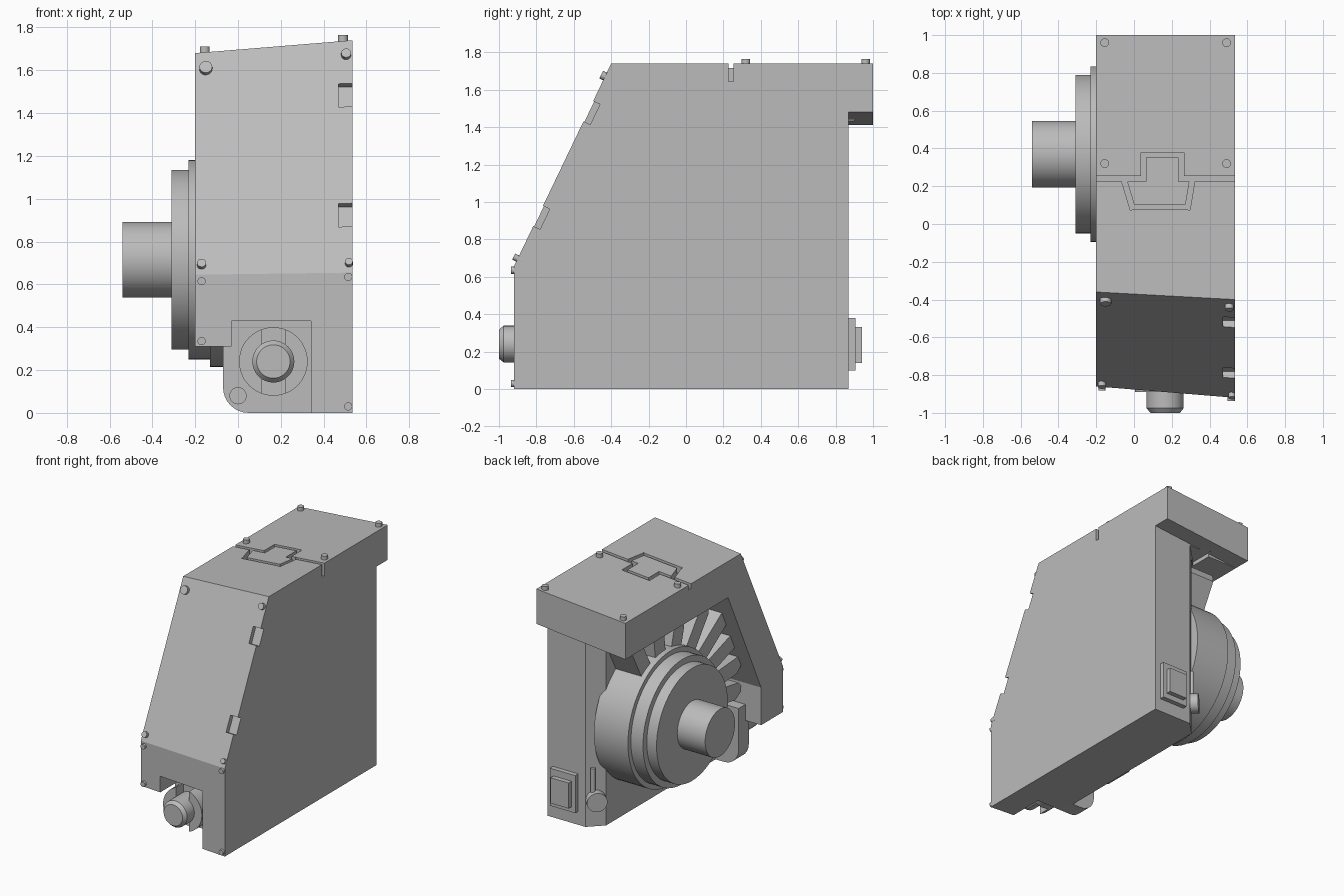
import bpy, bmesh, math
from mathutils import Vector, Matrix

old = bpy.data.objects.get("Cube")
if old:
    bpy.data.objects.remove(old)

grey = bpy.data.materials.new("plain_grey")
grey.use_nodes = True
grey.diffuse_color = (0.5, 0.5, 0.5, 1)
grey.node_tree.nodes["Principled BSDF"].inputs["Base Color"].default_value = (0.5, 0.5, 0.5, 1)


def finish(name, bm, smooth=False):
    bmesh.ops.recalc_face_normals(bm, faces=bm.faces)
    mesh = bpy.data.meshes.new(name)
    bm.to_mesh(mesh)
    bm.free()
    mesh.materials.append(grey)
    ob = bpy.data.objects.new(name, mesh)
    bpy.context.collection.objects.link(ob)
    bpy.ops.object.select_all(action='DESELECT')
    ob.select_set(True)
    bpy.context.view_layer.objects.active = ob
    if smooth:
        bpy.ops.object.shade_smooth_by_angle(angle=math.radians(35))
    return ob


def loft(name, ring_a, ring_b, smooth=False):
    """Solid between two matching rings of 3D points."""
    bm = bmesh.new()
    a = [bm.verts.new(p) for p in ring_a]
    b = [bm.verts.new(p) for p in ring_b]
    bm.faces.new(a)
    bm.faces.new(b[::-1])
    for i in range(len(a)):
        j = (i + 1) % len(a)
        bm.faces.new((a[i], b[i], b[j], a[j]))
    return finish(name, bm, smooth)


def prism_x(name, pts, x0, x1):
    return loft(name, [(x0, y, z) for y, z in pts], [(x1, y, z) for y, z in pts])


def prism_y(name, pts, y0, y1, smooth=False):
    return loft(name, [(x, y0, z) for x, z in pts], [(x, y1, z) for x, z in pts], smooth)


def prism_z(name, pts, z0, z1):
    return loft(name, [(x, y, z0) for x, y in pts], [(x, y, z1) for x, y in pts])


def box(name, x, y, z):
    return prism_x(name, [(y[0], z[0]), (y[1], z[0]), (y[1], z[1]), (y[0], z[1])], *x)


def cylinder(name, start, end, r, r2=None, sides=48):
    start, end = Vector(start), Vector(end)
    axis = end - start
    bm = bmesh.new()
    bmesh.ops.create_cone(bm, cap_ends=True, segments=sides, radius1=r,
                          radius2=r if r2 is None else r2, depth=axis.length)
    turn = axis.to_track_quat('Z', 'Y').to_matrix().to_4x4()
    bm.transform(Matrix.Translation((start + end) / 2) @ turn)
    return finish(name, bm, True)


def cut(ob, cutter):
    mod = ob.modifiers.new("cut", 'BOOLEAN')
    mod.operation = 'DIFFERENCE'
    mod.solver = 'EXACT'
    mod.object = cutter
    bpy.context.view_layer.objects.active = ob
    bpy.ops.object.modifier_apply(modifier=mod.name)
    bpy.data.objects.remove(cutter)


# Housing: tapered shell, taller and deeper on the closed side
closed = [(-.92, 0), (.87, 0), (.87, 1.48), (1, 1.48), (1, 1.74), (-.4, 1.74), (-.92, .655)]
opened = [(-.86, 0), (.87, 0), (.87, 1.41), (1, 1.41), (1, 1.68), (-.36, 1.68), (-.86, .645)]
housing = loft("housing", [(-.2, y, z) for y, z in opened], [(.535, y, z) for y, z in closed])

# Open side bay, front notch and rear corner chamfer
bay = [(-.6, -.1), (-.6, .59), (-.21, 1.41), (1.1, 1.41), (1.1, -.1)]
cut(housing, prism_x("bay_cutter", bay, -.3, .12))
cut(housing, box("skirt_cutter", (-.3, -.029), (-1.1, -.55), (-.1, .31)))
cut(housing, box("notch_cutter", (-.03, .34), (-1.1, -.64), (-.1, .43)))
cut(housing, box("inner_cutter", (-.03, .12), (-.65, -.55), (-.1, .43)))
cut(housing, prism_z("chamfer_cutter", [(.22, .87), (.22, .9), (.05, .9), (.05, .70)], -.1, 1.44))

# Hinge pockets on the sloped front edge
slope = Vector((0, .52, 1.085)).normalized()
out = Vector((0, -slope.z, slope.y))
for z in (1.485, .925):
    mid = Vector((0, -.92 + (z - .655) * .52 / 1.085, z))
    quad = [mid + slope * s + out * o for s, o in ((-.06, -.04), (.06, -.04), (.06, .05), (-.06, .05))]
    cut(housing, prism_x("pocket_cutter", [(p.y, p.z) for p in quad], .47, .6))

# Seam grooves of the lid latch
tongue = [(-.25, .24), (.05, .24), (.05, .365), (.25, .365), (.25, .24), (.6, .24)]
hook = [(-.055, .24), (-.01, .09), (.285, .09), (.31, .24)]
for path in (tongue, hook):
    for p, q in zip(path, path[1:]):
        p, q = Vector(p), Vector(q)
        d = (q - p).normalized() * .014
        n = Vector((-d.y, d.x))
        quad = [p - d - n, q + d - n, q + d + n, p - d + n]
        cut(housing, prism_z("groove_cutter", quad, 1.645, 1.8))

# Drum, stepped discs and hub
for name, x0, x1, r in (("drum", .15, -.13, .5), ("flange", -.12, -.23, .465),
                        ("disc", -.22, -.31, .42), ("hub", -.3, -.54, .176)):
    cylinder(name, (x0, .37, .715), (x1, .37, .715), r, sides=64)

# Chamfered fins fanned around the drum
for angle in (-28, -7, 15, 37, 56, 72, 86, 99):
    a = math.radians(angle)
    tip = min(.66 / max(math.cos(a), .1), .9)
    radial = Vector((-math.sin(a), math.cos(a)))
    side = Vector((radial.y, -radial.x))
    centre = Vector((.37, .715))
    shape = [(.42, -.06), (tip - .06, -.06), (tip, -.015), (tip, .03), (tip - .04, .06), (.42, .06)]
    prism_x("drum_fin", [centre + radial * r + side * s for r, s in shape], -.09, .15)

# Bearing block with one rounded corner
arc = [(.05 - .12 * math.cos(t), .12 - .12 * math.sin(t))
       for t in (math.pi / 2 * i / 8 for i in range(9))]
prism_y("bearing_block", arc + [(.345, 0), (.345, .43), (-.07, .43)], -.64, -.52, True)
cylinder("block_pin", (0, -.63, .08), (0, -.65, .08), .04, sides=24)

# Slotted bearing collar and rounded shaft
collar = cylinder("bearing_collar", (.165, -.62, .24), (.165, -.89, .24), .16)
cut(collar, box("slot_cutter", (.11, .22), (-1, -.8), (0, .5)))
cylinder("shaft", (.165, -.63, .24), (.165, -.975, .24), .098)
cylinder("shaft_tip", (.165, -.975, .24), (.165, -1, .24), .098, .078)

# Foot under the drum
prism_x("drum_foot", [(-.28, .1), (-.05, .1), (.05, .3), (-.28, .3)], 0, .15)

# Rear switch, knob and guide rod
box("switch_plate", (.28, .49), (.86, .905), (.1, .38))
box("switch_rocker", (.31, .46), (.9, .94), (.14, .33))
cylinder("knob", (.19, .80, .2), (.13, .86, .2), .07, sides=32)
cylinder("guide_rod", (.18, .84, .22), (.18, .84, .44), .018, sides=16)

# Screws on the lid, the slope and the front
for x in (-.155, .49):
    for y in (.32, .96):
        z = 1.74 + .082 * (x - .535)
        cylinder("lid_screw", (x, y, z - .02), (x, y, z + .028), .023, sides=20)
for x, z, r in ((-.15, 1.605, .03), (.505, 1.67, .023), (-.17, .69, .021), (.518, .697, .018)):
    t = (.535 - x) / .735
    y = (-.92 + .06 * t) + (z - .655 + .01 * t) * (.52 - .02 * t) / (1.085 - .05 * t)
    base = Vector((x, y, z))
    cylinder("slope_screw", base - out * .02, base + out * .025, r, sides=20)
for x, z in ((-.17, .615), (.515, .635), (-.17, .335), (.515, .03)):
    y = -.92 + .06 * (.535 - x) / .735
    cylinder("front_screw", (x, y + .02, z), (x, y - .018, z), .019, sides=20)
